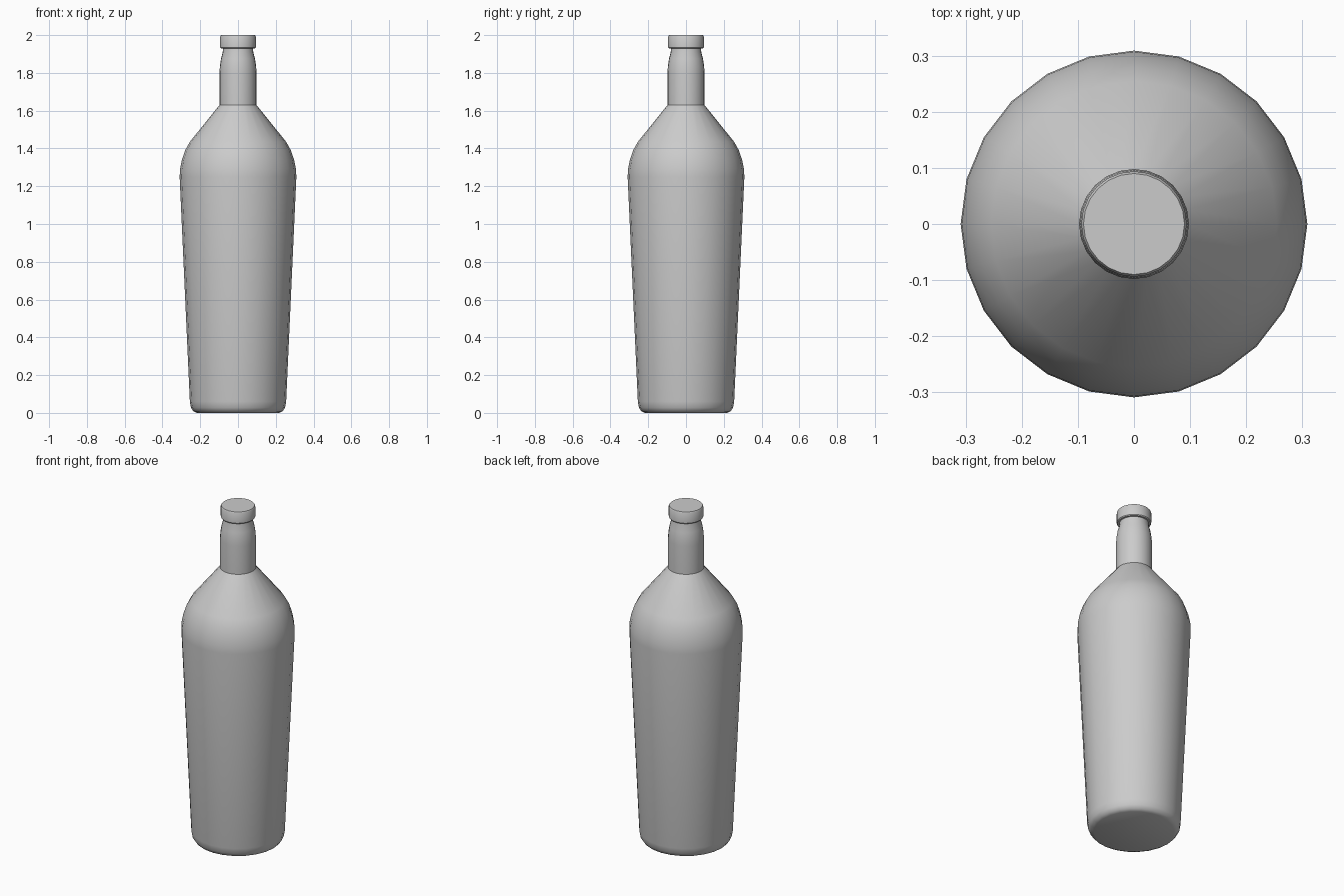
import bpy
import bmesh
import math

if "Cube" in bpy.data.objects:
    bpy.data.objects.remove(bpy.data.objects["Cube"], do_unlink=True)

SIDES = 24

grey = bpy.data.materials.new("plain grey")
grey.use_nodes = True
COLOUR = (0.6, 0.6, 0.6, 1)
grey.diffuse_color = COLOUR
grey.node_tree.nodes["Principled BSDF"].inputs["Base Color"].default_value = COLOUR


def lathe(name, profile):
    """Turn a (radius, height) profile about z, with flat discs closing both ends."""
    bm = bmesh.new()
    rings = []
    for radius, z in profile:
        rings.append([bm.verts.new((radius * math.cos(2 * math.pi * i / SIDES),
                                    radius * math.sin(2 * math.pi * i / SIDES), z))
                      for i in range(SIDES)])
    for low, high in zip(rings, rings[1:]):
        for i in range(SIDES):
            j = (i + 1) % SIDES
            bm.faces.new((low[i], low[j], high[j], high[i]))
    bm.faces.new(rings[0][::-1])
    bm.faces.new(rings[-1])
    mesh = bpy.data.meshes.new(name)
    bm.to_mesh(mesh)
    bm.free()
    mesh.materials.append(grey)
    obj = bpy.data.objects.new(name, mesh)
    bpy.context.collection.objects.link(obj)
    bpy.ops.object.select_all(action="DESELECT")
    obj.select_set(True)
    bpy.context.view_layer.objects.active = obj
    bpy.ops.object.shade_smooth_by_angle(angle=math.radians(35))
    return obj


# Tapered body with rounded foot and shoulder, running into the neck
lathe("bottle", [
    (0.218, 0), (0.236, 0.008), (0.249, 0.027), (0.255, 0.06),
    (0.309, 1.25), (0.307, 1.29), (0.297, 1.34), (0.28, 1.39), (0.255, 1.435),
    (0.098, 1.63),
    (0.098, 1.80), (0.096, 1.835), (0.09, 1.875), (0.081, 1.91), (0.079, 1.94),
])

# Flat stopper with a fine rounded rim
lathe("stopper", [
    (0.09, 1.929), (0.094, 1.934), (0.094, 1.993), (0.09, 2.0),
])
